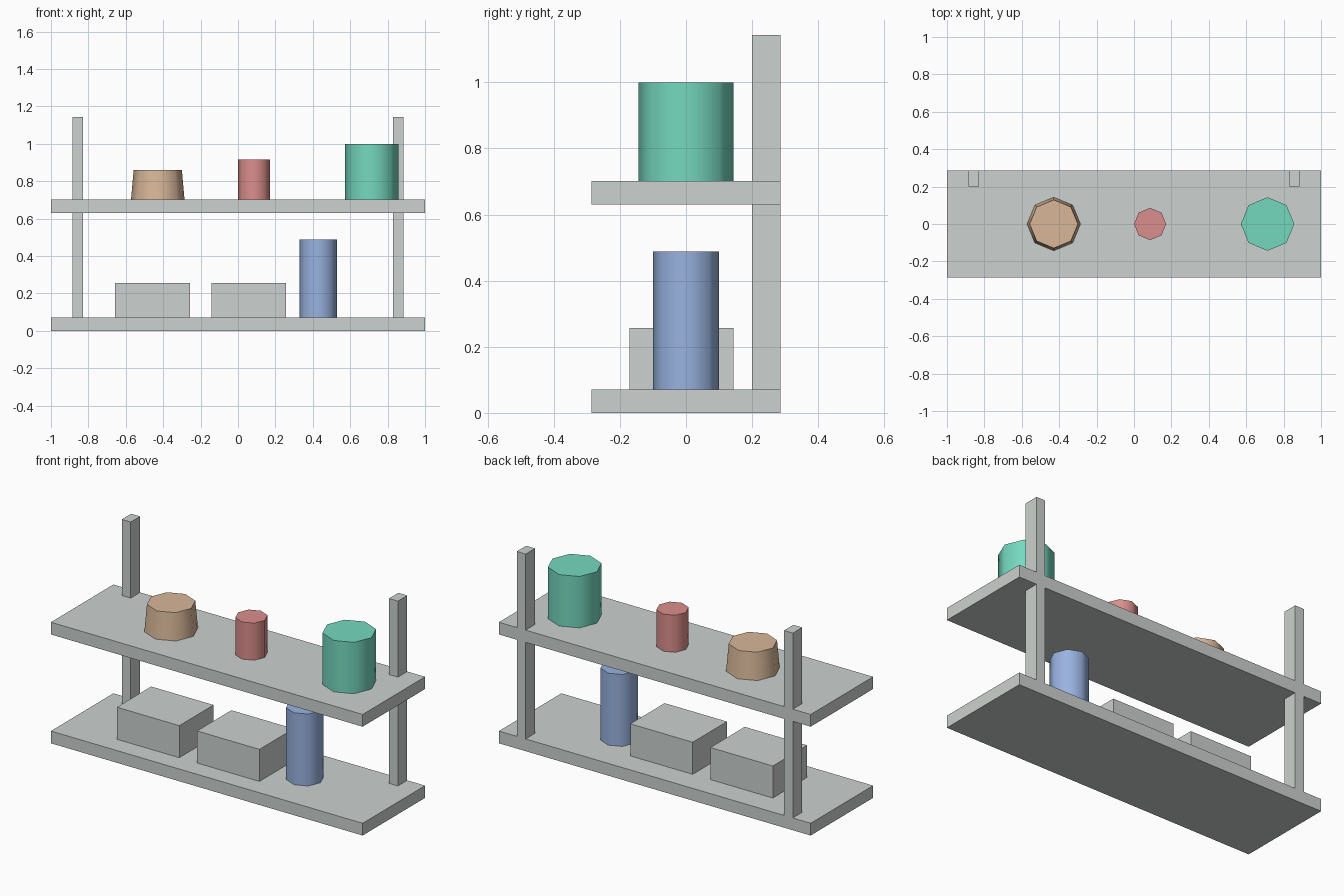
import bpy, math

if "Cube" in bpy.data.objects:
    bpy.data.objects.remove(bpy.data.objects["Cube"])

def lin(c):
    return c / 12.92 if c <= 0.04045 else ((c + 0.055) / 1.055) ** 2.4

def material(name, rgb):
    m = bpy.data.materials.new(name)
    m.diffuse_color = (*[lin(c) for c in rgb], 1)
    m.use_nodes = True
    m.node_tree.nodes["Principled BSDF"].inputs["Base Color"].default_value = m.diffuse_color
    return m

grey = material("grey", (0.80, 0.82, 0.81))
tan = material("tan", (0.85, 0.72, 0.60))
red = material("red", (0.86, 0.56, 0.55))
green = material("green", (0.46, 0.85, 0.75))
blue = material("blue", (0.60, 0.70, 0.88))

def box(name, lo, hi, mat):
    mid = [(a + b) / 2 for a, b in zip(lo, hi)]
    bpy.ops.mesh.primitive_cube_add(size=1, location=mid)
    o = bpy.context.object
    o.name = name
    o.scale = [b - a for a, b in zip(lo, hi)]
    bpy.ops.object.transform_apply(location=False, rotation=False, scale=True)
    o.data.materials.append(mat)

def jar(name, x, z0, z1, r_bottom, r_top, mat):
    bpy.ops.mesh.primitive_cone_add(vertices=8, radius1=r_bottom, radius2=r_top,
                                    depth=z1 - z0, location=(x, 0, (z0 + z1) / 2))
    o = bpy.context.object
    o.name = name
    bpy.ops.object.shade_smooth_by_angle(angle=math.radians(60))
    o.data.materials.append(mat)

LOW, HIGH = 0.071, 0.702   # top surfaces of the two shelves

# Shelves
box("lower_shelf", (-1, -0.286, 0), (1, 0.286, LOW), grey)
box("upper_shelf", (-1, -0.286, 0.631), (1, 0.286, HIGH), grey)

# Back posts
for side, x in (("left", -0.857), ("right", 0.857)):
    box(side + "_post", (x - 0.0285, 0.2, LOW), (x + 0.0285, 0.286, 1.143), grey)

# Storage boxes on the lower shelf
for side, x in (("left", -0.657), ("right", -0.143)):
    box(side + "_storage_box", (x, -0.171, LOW), (x + 0.4, 0.143, 0.257), grey)

# Pots and jars
jar("tan_bowl", -0.429, HIGH, 0.86, 0.143, 0.129, tan)
jar("red_jar", 0.086, HIGH, 0.917, 0.086, 0.086, red)
jar("green_pot", 0.714, HIGH, 1.0, 0.143, 0.143, green)
jar("blue_bottle", 0.429, LOW, 0.488, 0.1, 0.1, blue)
